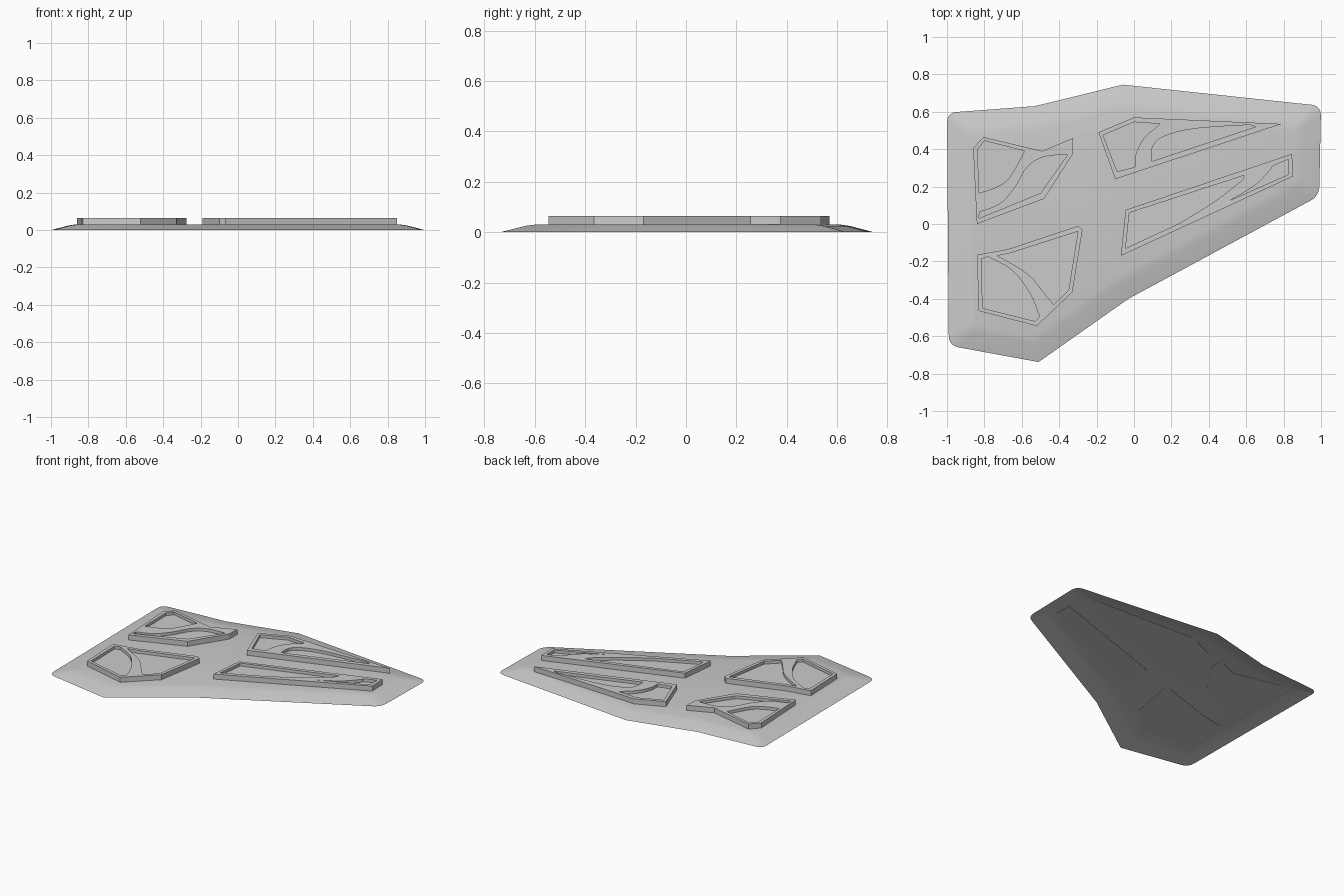
import bpy
from mathutils import Vector
from mathutils.geometry import tessellate_polygon, interpolate_bezier

if "Cube" in bpy.data.objects:
    bpy.data.objects.remove(bpy.data.objects["Cube"])


def make_object(name, verts, faces):
    mesh = bpy.data.meshes.new(name)
    mesh.from_pydata(verts, [], faces)
    mesh.update()
    obj = bpy.data.objects.new(name, mesh)
    bpy.context.collection.objects.link(obj)
    return obj


def inset(poly, d):
    """Mitred inward offset of a counter-clockwise outline."""
    out = []
    for i, p in enumerate(poly):
        a = (p - poly[i - 1]).normalized()
        b = (poly[(i + 1) % len(poly)] - p).normalized()
        na, nb = Vector((-a.y, a.x)), Vector((-b.y, b.x))
        out.append(p + (na + nb) * d / (1 + na.dot(nb)))
    return out


def rounded(poly, radii):
    """Round chosen corners, always with the same point count."""
    out = []
    for i, (p, r) in enumerate(zip(poly, radii)):
        if r == 0:
            out.append(p)
            continue
        a = p + (poly[i - 1] - p).normalized() * r
        b = p + (poly[(i + 1) % len(poly)] - p).normalized() * r
        out += interpolate_bezier(a, a.lerp(p, .6), b.lerp(p, .6), b, 6)
    return out


def ccw(pts):
    area = sum(pts[i - 1][0] * p[1] - p[0] * pts[i - 1][1] for i, p in enumerate(pts))
    return list(pts) if area > 0 else list(pts)[::-1]


def arc(*pts):
    """Smooth curve through points (Catmull-Rom as Bezier spans)."""
    v = [Vector(p) for p in pts]
    out = []
    for i in range(len(v) - 1):
        t0 = (v[i + 1] - v[max(i - 1, 0)]) / 6
        t1 = (v[min(i + 2, len(v) - 1)] - v[i]) / 6
        out += interpolate_bezier(v[i], v[i] + t0, v[i + 1] - t1, v[i + 1], 5)[:-1]
    return [tuple(p) for p in out + [v[-1]]]


# Thin base sheet, open underneath, with sloping borders
outline = [Vector(p) for p in ccw([
    (-1, .595), (-.53, .63), (-.06, .745), (1, .632), (.99, .15),
    (-.03, -.4), (-.51, -.738), (-.99, -.65)])]
radii = [.05 if abs(p.x) > .9 else 0 for p in outline]
verts, faces, n = [], [], 0
for d, z in ((0, 0), (.095, .025), (.13, .03)):
    ring = rounded(inset(outline, d), [r * (1 - d * 4) for r in radii])
    n = len(ring)
    verts += [(p.x, p.y, z) for p in ring]
for k in range(2):
    for i in range(n):
        j = (i + 1) % n
        faces.append((k * n + i, k * n + j, k * n + n + j, k * n + n + i))
faces.append(tuple(range(2 * n, 3 * n)))
base = make_object("base_sheet", verts, faces)
base.data.shade_smooth()

BOTTOM, FLOOR, TOP = .028, .045, .065


def panel(name, outer, *pockets):
    """Raised plate with sunken pockets."""
    loops = [ccw(outer)] + [ccw(p) for p in pockets]
    verts, faces = [], []
    flat = [p for lp in loops for p in lp]
    total = len(flat)
    verts = [(x, y, TOP) for x, y in flat]
    for k, lp in enumerate(loops):
        verts += [(x, y, FLOOR if k else BOTTOM) for x, y in lp]
    # Top rim
    for a, b, c in tessellate_polygon([[Vector((*p, 0)) for p in lp] for lp in loops]):
        pa, pb, pc = (Vector(flat[i]) for i in (a, b, c))
        cross = (pb - pa).x * (pc - pa).y - (pb - pa).y * (pc - pa).x
        faces.append((a, b, c) if cross > 0 else (a, c, b))
    # Walls, pocket floors and underside
    s = 0
    for k, lp in enumerate(loops):
        m = len(lp)
        for i in range(m):
            a, b = s + i, s + (i + 1) % m
            f = (a, total + a, total + b, b)
            faces.append(f[::-1] if k else f)
            # pocket walls face the pocket, outer walls face out
        cap = tuple(range(total + s, total + s + m))
        faces.append(cap if k else cap[::-1])
        s += m
    return make_object(name, verts, faces)


panel("upper_left_panel",
      [(-.805, .465), (-.49, .39), (-.325, .46), (-.33, .37), (-.48, .135), (-.84, 0), (-.86, .405)],
      [(-.8, .445)] + arc((-.585, .39), (-.665, .25), (-.73, .2), (-.83, .165)) + [(-.835, .4)],
      arc((-.825, .065), (-.72, .105), (-.64, .19), (-.57, .305), (-.48, .36), (-.355, .37))
      + [(-.5, .165), (-.83, .03)])

panel("lower_left_panel",
      [(-.84, -.165), (-.675, -.135), (-.3, -.01), (-.275, -.03), (-.33, -.365), (-.52, -.545), (-.83, -.465)],
      [(-.815, -.185)] + arc((-.78, -.175), (-.655, -.245), (-.56, -.365), (-.505, -.495))
      + [(-.53, -.52), (-.81, -.45)],
      [(-.66, -.155), (-.3, -.04), (-.35, -.355)]
      + arc((-.43, -.43), (-.48, -.37), (-.57, -.265), (-.73, -.17)))

panel("upper_right_panel",
      [(0, .57), (.79, .535), (-.1, .24), (-.19, .49)],
      [(0, .545)] + arc((.14, .535), (.055, .46), (.01, .375), (.005, .305)) + [(-.09, .28), (-.165, .475)],
      arc((.095, .335), (.1, .415), (.165, .47), (.325, .51), (.62, .53)) + [(.65, .52)])

panel("lower_right_panel",
      [(.845, .375), (.85, .255), (-.07, -.17), (-.045, .075)],
      [(-.025, .06), (.59, .26)] + arc((.58, .235), (.43, .12), (.245, .005)) + [(-.045, -.13)],
      [(.825, .345), (.825, .265)] + arc((.51, .125), (.645, .205), (.725, .285), (.74, .31)))
